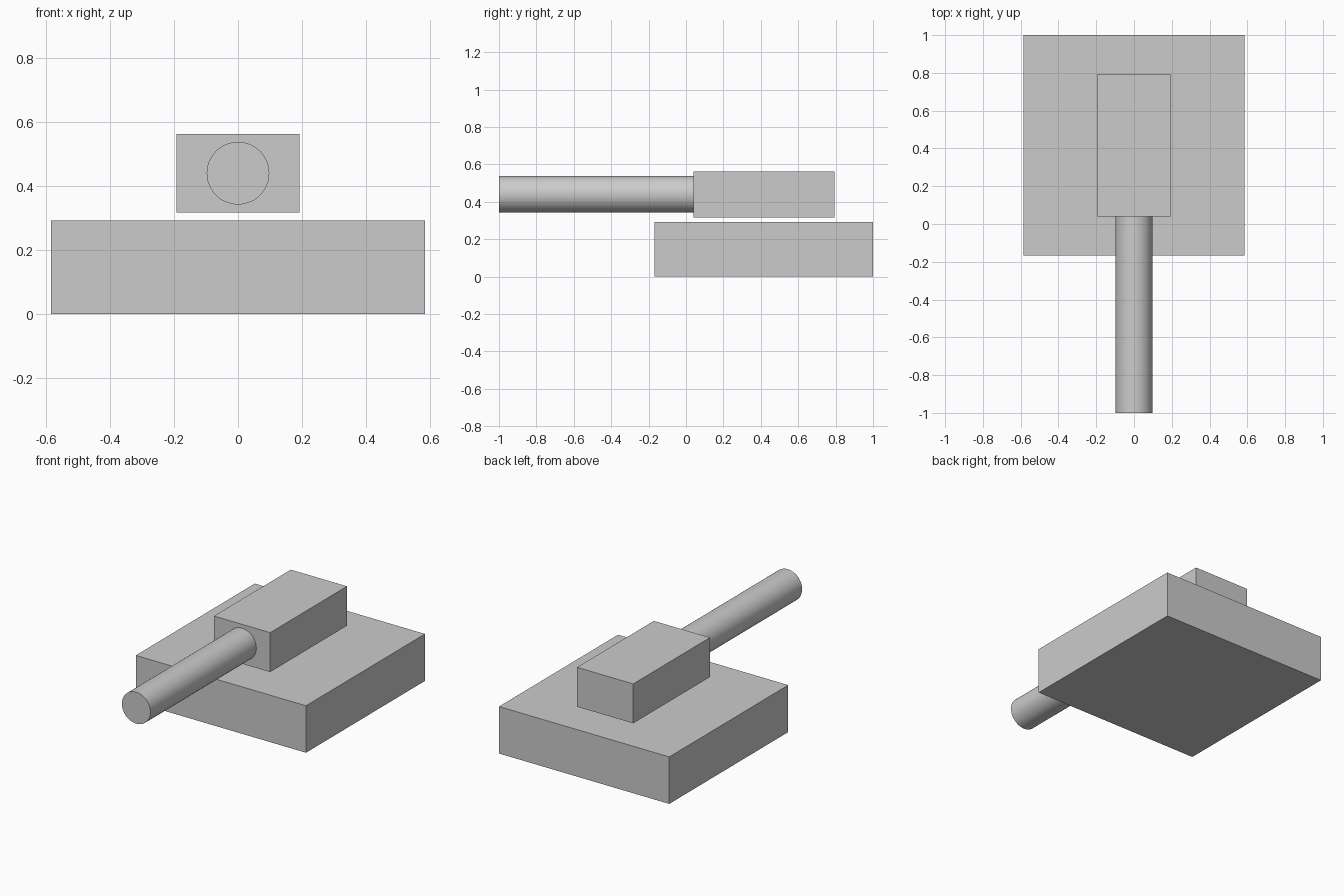
import bpy
import math

if "Cube" in bpy.data.objects:
    bpy.data.objects.remove(bpy.data.objects["Cube"])


def box(name, lo, hi):
    """Box spanning two opposite corners."""
    centre = [(a + b) / 2 for a, b in zip(lo, hi)]
    bpy.ops.mesh.primitive_cube_add(size=1, location=centre)
    obj = bpy.context.object
    obj.name = name
    obj.scale = [b - a for a, b in zip(lo, hi)]
    bpy.ops.object.transform_apply(location=False, rotation=False, scale=True)
    return obj


# Wide square base slab
box("base", (-0.585, -0.168, 0), (0.585, 1.0, 0.292))

# Upper block, hovering just above the base
box("upper_block", (-0.193, 0.04, 0.317), (0.193, 0.794, 0.562))

# Round barrel running forward from the upper block
front, back = -1.0, 0.04
bpy.ops.mesh.primitive_cylinder_add(
    vertices=48, radius=0.098, depth=back - front,
    location=(0, (front + back) / 2, 0.44), rotation=(math.pi / 2, 0, 0))
bpy.context.object.name = "barrel"
bpy.ops.object.shade_smooth_by_angle(angle=math.radians(30))
